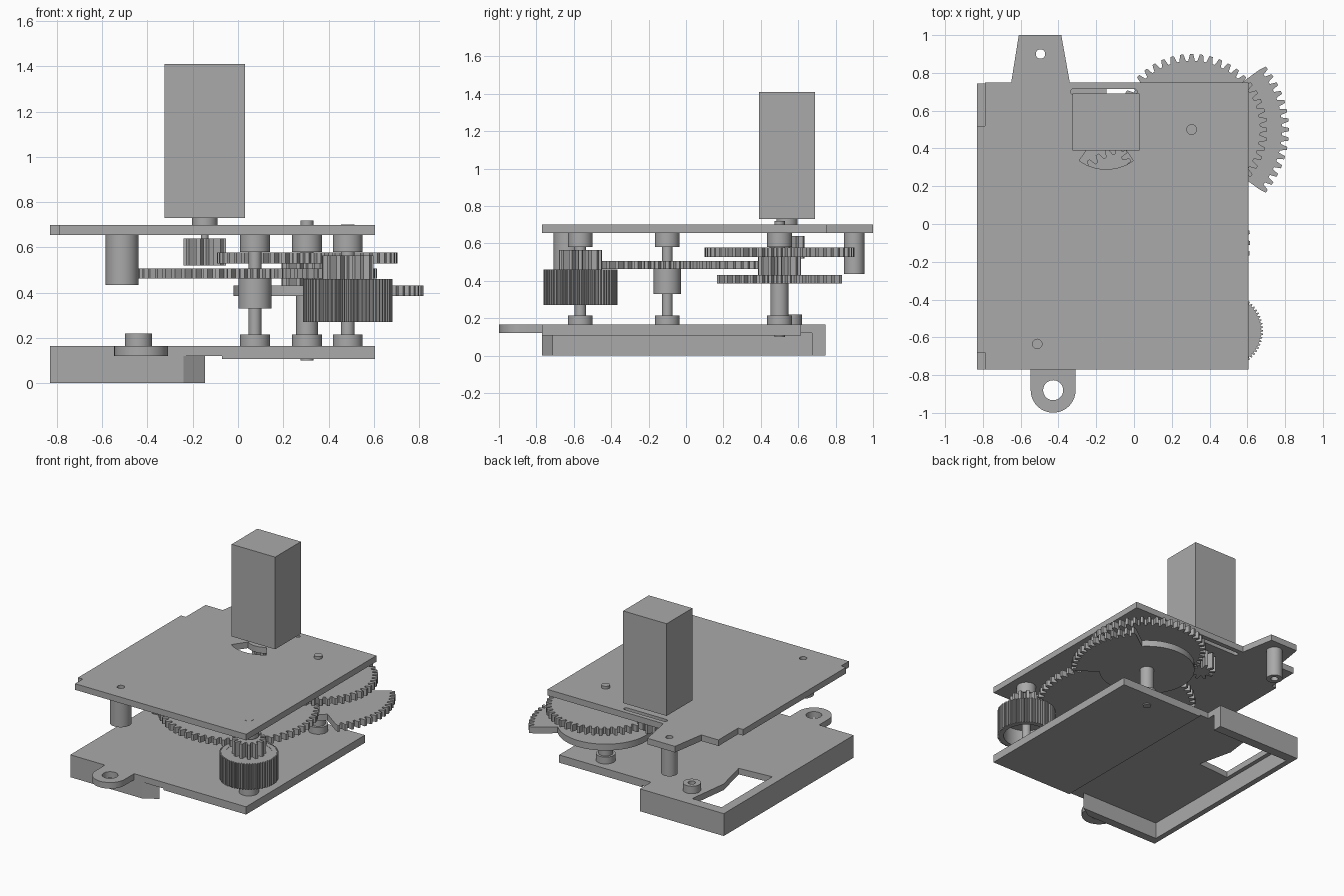
import bpy, bmesh
from math import sin, cos, pi, radians

if "Cube" in bpy.data.objects:
    bpy.data.objects.remove(bpy.data.objects["Cube"])

grey = bpy.data.materials.new("plain grey")
grey.use_nodes = True
GREY = (0.4, 0.4, 0.4, 1)
grey.diffuse_color = GREY
grey.node_tree.nodes["Principled BSDF"].inputs["Base Color"].default_value = GREY


def arc(x, y, r, a0=0, a1=360, n=32):
    """Points along an arc; a full circle leaves out the repeated end point."""
    full = abs(a1 - a0) == 360
    steps = n if full else n - 1
    return [(x + r * cos(radians(a0 + (a1 - a0) * i / steps)),
             y + r * sin(radians(a0 + (a1 - a0) * i / steps))) for i in range(n)]


def teeth(x, y, r, depth, count, first=0, last=None):
    """Trapezoid tooth outline around a centre."""
    pts = []
    pitch = 2 * pi / count
    for i in range(first, count if last is None else last):
        for f, rr in ((-0.36, r - depth), (-0.17, r), (0.17, r), (0.36, r - depth)):
            a = (i + f) * pitch
            pts.append((x + rr * cos(a), y + rr * sin(a)))
    return pts


def slab(name, z0, z1, *loops):
    """Extruded flat shape: first loop is the outline, the rest are holes."""
    curve = bpy.data.curves.new(name, "CURVE")
    curve.dimensions = "2D"
    curve.fill_mode = "BOTH"
    curve.extrude = (z1 - z0) / 2
    for pts in loops:
        spline = curve.splines.new("POLY")
        spline.points.add(len(pts) - 1)
        for p, (x, y) in zip(spline.points, pts):
            p.co = (x, y, 0, 1)
        spline.use_cyclic_u = True
    temp = bpy.data.objects.new(name, curve)
    bpy.context.collection.objects.link(temp)
    dg = bpy.context.evaluated_depsgraph_get()
    mesh = bpy.data.meshes.new_from_object(temp.evaluated_get(dg))
    bpy.data.objects.remove(temp)
    bm = bmesh.new()
    bm.from_mesh(mesh)
    bmesh.ops.remove_doubles(bm, verts=bm.verts, dist=1e-5)
    bmesh.ops.translate(bm, verts=bm.verts, vec=(0, 0, (z0 + z1) / 2))
    bmesh.ops.recalc_face_normals(bm, faces=bm.faces)
    bm.to_mesh(mesh)
    bm.free()
    mesh.materials.clear()
    mesh.materials.append(grey)
    obj = bpy.data.objects.new(name, mesh)
    bpy.context.collection.objects.link(obj)
    bpy.ops.object.select_all(action="DESELECT")
    obj.select_set(True)
    bpy.context.view_layer.objects.active = obj
    bpy.ops.object.shade_smooth_by_angle(angle=radians(30))
    return obj


def rod(name, c, r, z0, z1, hole=0):
    loops = [arc(*c, r)] + ([arc(*c, hole)] if hole else [])
    return slab(name, z0, z1, *loops)


def box(x0, x1, y0, y1):
    return [(x0, y0), (x1, y0), (x1, y1), (x0, y1)]


MID = (0.075, -0.10)      # middle axle
REAR = (0.305, 0.50)      # rear axle
FRONT = (0.485, -0.565)   # front axle
MOTOR = (-0.147, 0.54)
TAB = (-0.495, 0.90)
POST = (-0.512, -0.635)

# Lower housing: deck with a round lug, a window and a U-shaped skirt
deck = [(-0.83, -0.77), (-0.547, -0.77)] + arc(-0.428, -0.88, 0.119, 180, 360, 20)
deck += [(-0.309, -0.77), (0.605, -0.77), (0.605, 0.615),
         (-0.145, 0.615), (-0.145, 0.745), (-0.83, 0.745)]
window = [(-0.76, 0.08), (-0.50, 0.10), (-0.56, 0.36), (-0.52, 0.67), (-0.76, 0.67)]
slab("lower_deck", 0.12, 0.165, deck, arc(-0.428, -0.88, 0.053), window)
slab("lower_deck_pad", 0.108, 0.12, box(-0.07, 0.605, -0.77, 0.615))
slab("skirt_wall", 0, 0.12, [
    (-0.83, -0.77), (-0.24, -0.77), (-0.145, -0.71), (-0.79, -0.71),
    (-0.79, 0.675), (-0.145, 0.675), (-0.145, 0.745), (-0.83, 0.745)])
rod("deck_boss", (-0.44, 0.56), 0.06, 0.165, 0.22, 0.025)

# Upper plate with tapered tab, notched left corners and motor openings
plate = [(-0.79, -0.77), (0.605, -0.77), (0.605, 0.75), (-0.34, 0.75),
         (-0.385, 1.0), (-0.61, 1.0), (-0.65, 0.75), (-0.79, 0.75),
         (-0.79, 0.52), (-0.83, 0.52), (-0.83, -0.68), (-0.79, -0.68)]
opening = arc(*MOTOR, 0.25, 235, 305, 16) + arc(*MOTOR, 0.13, 305, 235, 16)
slot = arc(0.0, 0.70, 0.016, -90, 90, 8) + arc(-0.32, 0.70, 0.016, 90, 270, 8)
slab("upper_plate", 0.655, 0.70, plate, opening, slot, arc(*TAB, 0.025), arc(*POST, 0.025))
rod("tab_post", TAB, 0.055, 0.435, 0.655, 0.025)
rod("front_post", POST, 0.073, 0.435, 0.655, 0.025)

# Motor block with its boss, shaft and pinion
slab("motor", 0.73, 1.41, box(-0.325, 0.03, 0.39, 0.69))
rod("motor_boss", MOTOR, 0.057, 0.70, 0.73)
rod("motor_shaft", MOTOR, 0.016, 0.52, 0.71)
slab("motor_pinion", 0.52, 0.64, teeth(*MOTOR, 0.095, 0.04, 10))

# Axles and their collars
for label, c, z0, z1, r in (("middle", MID, 0.109, 0.699, 0.028),
                            ("rear", REAR, 0.10, 0.72, 0.028),
                            ("front", FRONT, 0.109, 0.701, 0.03)):
    rod(label + "_axle", c, r, z0, z1)
    rod(label + "_lower_collar", c, 0.066, 0.165, 0.215)
    rod(label + "_upper_collar", c, 0.066, 0.58, 0.655)

# Middle gear
rod("middle_hub", MID, 0.073, 0.33, 0.465)
slab("middle_gear", 0.463, 0.507, teeth(*MID, 0.54, 0.036, 60))

# Rear axle gears: toothed sector, pinion and large gear
rod("rear_sleeve", REAR, 0.048, 0.215, 0.385)
sector = teeth(*REAR, 0.515, 0.036, 64, -7, 8) + arc(*REAR, 0.325, 44, 316, 48)
slab("rear_sector_gear", 0.385, 0.432, sector)
slab("rear_pinion", 0.432, 0.53, teeth(*REAR, 0.115, 0.036, 13))
slab("rear_large_gear", 0.528, 0.577, teeth(*REAR, 0.40, 0.036, 48))

# Front axle gears: fine-toothed drum with a web, and a pinion
slab("front_drum_gear", 0.27, 0.46, teeth(*FRONT, 0.198, 0.012, 64), arc(*FRONT, 0.155))
rod("front_drum_web", FRONT, 0.156, 0.40, 0.458)
slab("front_pinion", 0.455, 0.565, teeth(*FRONT, 0.115, 0.036, 13))
